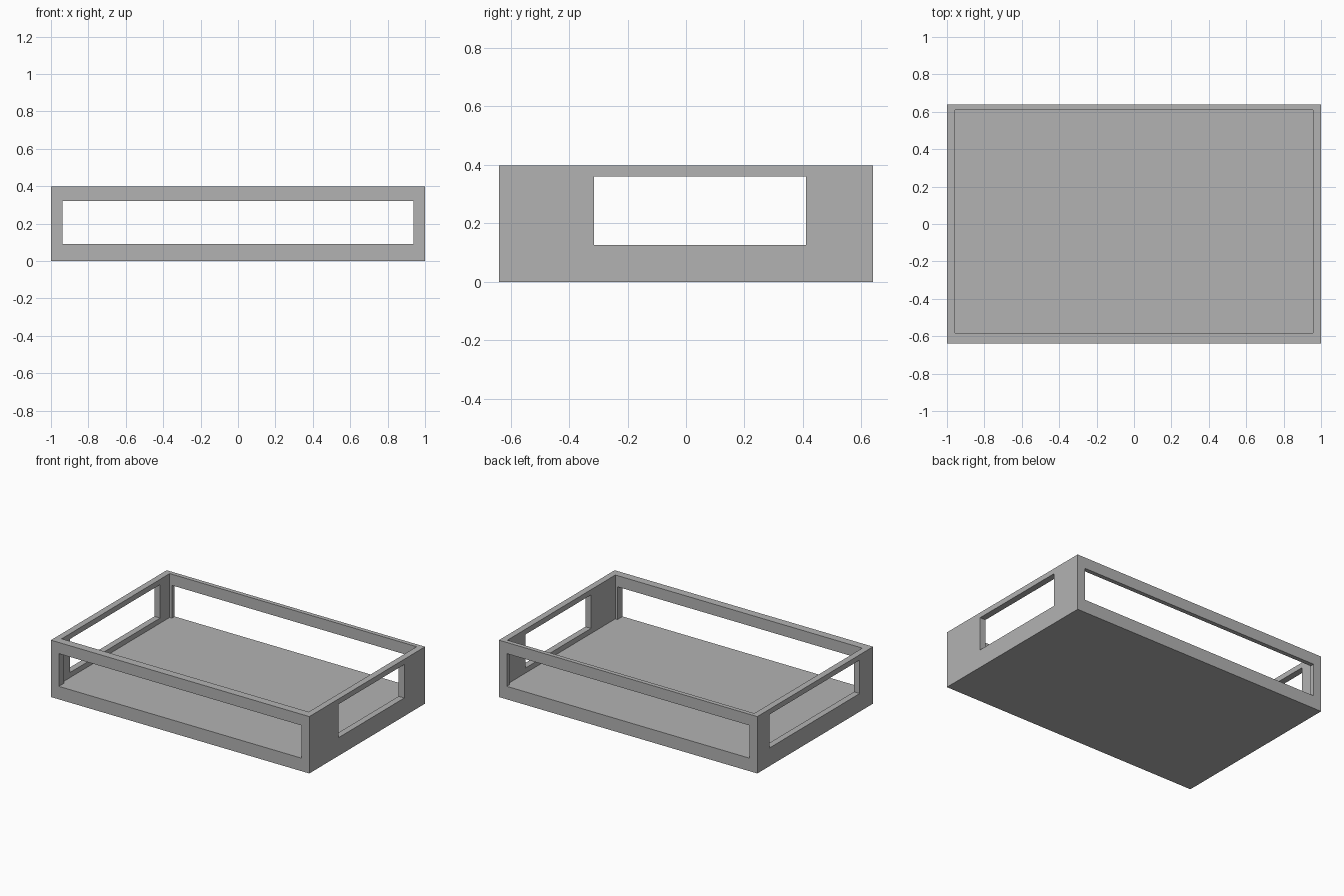
import bpy

cube = bpy.data.objects.get("Cube")
if cube:
    bpy.data.objects.remove(cube, do_unlink=True)

HEIGHT = 0.398
FLOOR = 0.091


def box(name, x, y, z):
    """Box spanning the given (min, max) ranges."""
    spans = (x, y, z)
    bpy.ops.mesh.primitive_cube_add(size=1, location=[(a + b) / 2 for a, b in spans])
    obj = bpy.context.object
    obj.name = obj.data.name = name
    obj.scale = [b - a for a, b in spans]
    bpy.ops.object.transform_apply(location=True, rotation=False, scale=True)
    return obj


def cut(target, cutter):
    """Subtract the cutter, then discard it."""
    cutter.hide_render = True
    mod = target.modifiers.new(cutter.name, 'BOOLEAN')
    mod.operation = 'DIFFERENCE'
    mod.solver = 'EXACT'
    mod.object = cutter
    bpy.context.view_layer.objects.active = target
    bpy.ops.object.modifier_apply(modifier=mod.name)
    bpy.data.objects.remove(cutter, do_unlink=True)


# Solid tray body
tray = box("open_tray", (-1, 1), (-0.64, 0.64), (0, HEIGHT))

# Open interior, slightly off centre so the front wall is thicker
cut(tray, box("interior_cutter", (-0.956, 0.956), (-0.584, 0.61), (FLOOR, 1)))

# Long windows through front and back walls, level with the floor
cut(tray, box("long_window_cutter", (-0.939, 0.939), (-1, 1), (FLOOR, 0.32)))

# End windows: a short one on the left end, a long one on the right end
cut(tray, box("left_window_cutter", (0.5, 1.5), (-0.315, 0.41), (0.127, 0.361)))
cut(tray, box("right_window_cutter", (-1.5, -0.5), (-0.492, 0.504), (0.127, 0.361)))

# Plain grey finish
grey = bpy.data.materials.new("plain_grey")
grey.use_nodes = True
color = (0.45, 0.45, 0.45, 1)
grey.diffuse_color = color
grey.node_tree.nodes["Principled BSDF"].inputs["Base Color"].default_value = color
tray.data.materials.clear()
tray.data.materials.append(grey)
for poly in tray.data.polygons:
    poly.use_smooth = False
    poly.material_index = 0
